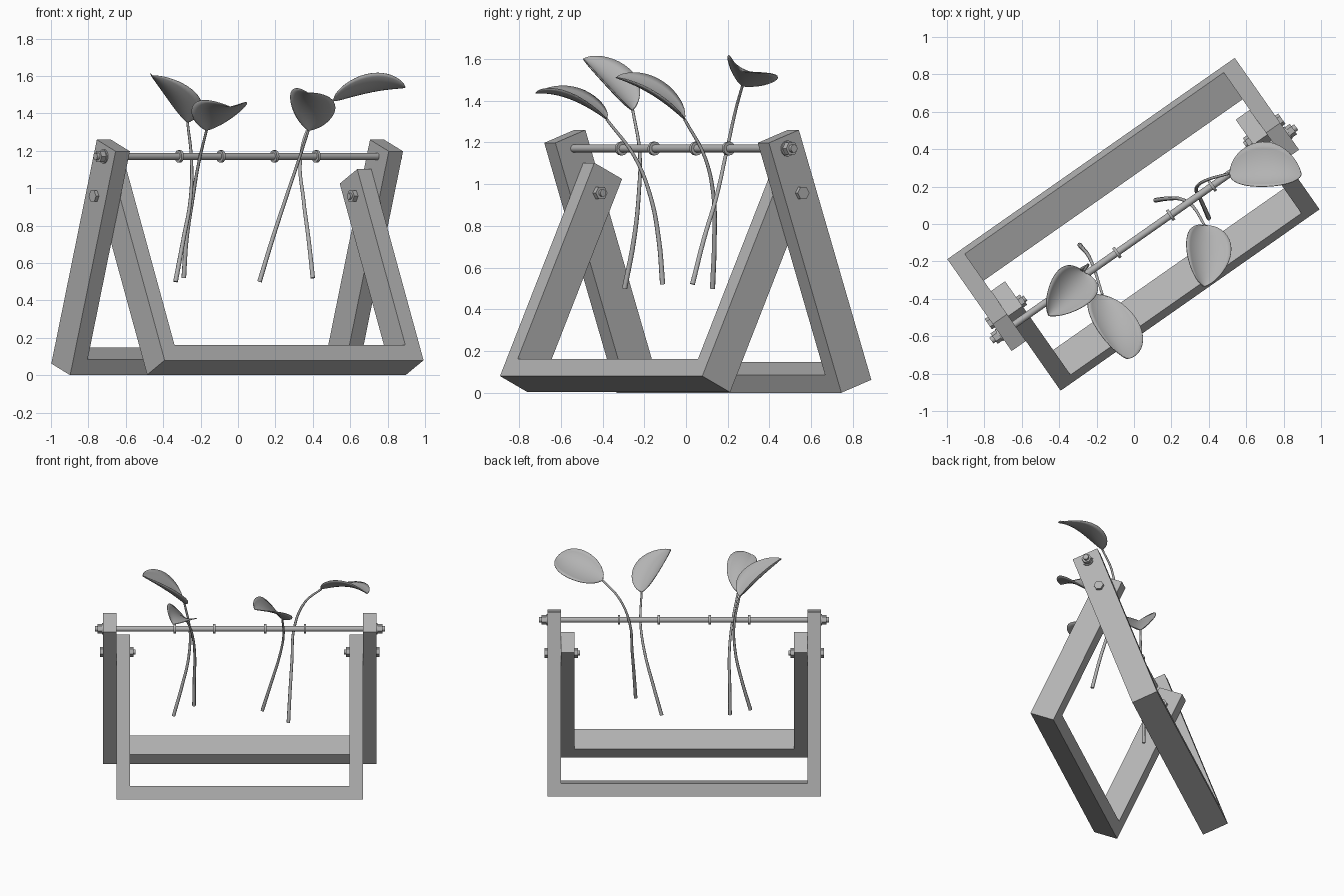
import bpy, bmesh, math
from mathutils import Matrix, Vector

if "Cube" in bpy.data.objects:
    bpy.data.objects.remove(bpy.data.objects["Cube"])

# The stand is built along its own axes (u = rod direction, v = depth), then turned 35 degrees
STAND = Matrix.Rotation(math.radians(35), 4, 'Z') @ Matrix.Translation((0.0125, -0.002, 0))

# One mid grey for every part
GREY = bpy.data.materials.new("mid_grey")
GREY.diffuse_color = (0.45, 0.45, 0.45, 1)
GREY.use_nodes = True
GREY.node_tree.nodes["Principled BSDF"].inputs["Base Color"].default_value = GREY.diffuse_color


def finish(name, bm, matrix=None):
    bmesh.ops.recalc_face_normals(bm, faces=bm.faces)
    me = bpy.data.meshes.new(name)
    bm.to_mesh(me)
    bm.free()
    me.materials.append(GREY)
    ob = bpy.data.objects.new(name, me)
    bpy.context.collection.objects.link(ob)
    if matrix:
        ob.matrix_world = matrix
    return ob


def bar(name, corner, across, along, width, length, u0, u1):
    """Timber: rectangle in the (v, z) plane extruded from u0 to u1."""
    c, a, l = Vector(corner), Vector(across) * width, Vector(along) * length
    bm = bmesh.new()
    f = bm.faces.new([bm.verts.new((u0, p.x, p.y)) for p in (c, c + a, c + a + l, c + l)])
    ext = bmesh.ops.extrude_face_region(bm, geom=[f])['geom']
    bmesh.ops.translate(bm, verts=[g for g in ext if isinstance(g, bmesh.types.BMVert)],
                        vec=(u1 - u0, 0, 0))
    return finish(name, bm, STAND)


def pin(name, u0, u1, v, z, r, sides):
    """Cylinder or hex nut along the rod direction."""
    bm = bmesh.new()
    bmesh.ops.create_cone(bm, cap_ends=True, segments=sides, radius1=r, radius2=r, depth=abs(u1 - u0),
                          matrix=Matrix.Translation(((u0 + u1) / 2, v, z)) @ Matrix.Rotation(math.pi / 2, 4, 'Y'))
    for f in bm.faces:
        f.smooth = sides > 6 and len(f.verts) == 4
    return finish(name, bm, STAND)


# Two tilted U-shaped frames
OUT, MID, INN = 0.938, 0.845, 0.753
a, b = math.radians(19.5), math.radians(25.5)
back = dict(corner=(0.245, 0), across=(math.cos(a), math.sin(a)), along=(-math.sin(a), math.cos(a)), width=0.186)
front = dict(corner=(-0.503, 0.08), across=(math.cos(b), -math.sin(b)), along=(math.sin(b), math.cos(b)), width=0.18)
for side, s in (("left", -1), ("right", 1)):
    bar("back_frame_leg_" + side, **back, length=1.27, u0=s * MID, u1=s * OUT)
    bar("front_frame_leg_" + side, **front, length=1.132, u0=s * INN, u1=s * MID)
bar("back_frame_beam", **back, length=0.09, u0=-MID, u1=MID)
bar("front_frame_beam", **front, length=0.09, u0=-INN, u1=INN)

# Rod, collars, pivot bolts and nuts
ROD, BOLT = (-0.071, 1.17), (0.01, 0.957)
pin("rod", -0.995, 0.995, *ROD, 0.019, 16)
for i, u in enumerate((-0.447, -0.175, 0.175, 0.447)):
    pin(f"rod_collar_{i + 1}", u - 0.008, u + 0.008, *ROD, 0.033, 16)
for side, s in (("left", -1), ("right", 1)):
    pin("rod_washer_" + side, s * OUT, s * (OUT + 0.008), *ROD, 0.038, 16)
    pin("rod_nut_" + side, s * (OUT + 0.008), s * 0.977, *ROD, 0.034, 6)
    pin("pivot_bolt_" + side, s * 0.715, s * 0.945, *BOLT, 0.017, 16)
    pin("pivot_head_" + side, s * OUT, s * 0.958, *BOLT, 0.034, 6)
    pin("pivot_nut_" + side, s * 0.728, s * INN, *BOLT, 0.034, 6)


def stem(name, pts):
    cu = bpy.data.curves.new(name, 'CURVE')
    cu.dimensions = '3D'
    cu.bevel_depth = 0.0125
    cu.bevel_resolution = 2
    cu.use_fill_caps = True
    cu.resolution_u = 5
    cu.materials.append(GREY)
    sp = cu.splines.new('BEZIER')
    sp.bezier_points.add(len(pts) - 1)
    for i, (bp, p) in enumerate(zip(sp.bezier_points, pts)):
        bp.co = p
        bp.handle_left_type = bp.handle_right_type = 'AUTO'
        bp.radius = 1 - 0.45 * i / (len(pts) - 1)
    bpy.context.collection.objects.link(bpy.data.objects.new(name, cu))


def leaf(name, base, mid, tip, left, right, n=20, m=10):
    """Cupped leaf: curved midrib with two sides that swell and taper to the tip."""
    base, mid, tip, left, right = map(Vector, (base, mid, tip, left, right))
    k = 0.43
    ctrl = (mid - base * (1 - k) ** 2 - tip * k ** 2) / (2 * k * (1 - k))
    l, r = left - mid, right - mid
    bm = bmesh.new()
    rows = []
    for i in range(n + 1):
        t = (1 - math.cos(math.pi * i / n)) / 2
        c = base * (1 - t) ** 2 + ctrl * 2 * t * (1 - t) + tip * t * t
        w = max(0.01, t ** 0.5 * (1 - t) ** 0.65 / 0.455)
        row = []
        for j in range(m + 1):
            q = 2 * j / m - 1
            row.append(bm.verts.new(c + w * (l * (q * q - q) / 2 + r * (q * q + q) / 2)))
        rows.append(row)
    for r0, r1 in zip(rows, rows[1:]):
        for j in range(m):
            bm.faces.new((r0[j], r0[j + 1], r1[j + 1], r1[j])).smooth = True
    ob = finish(name, bm)
    so = ob.modifiers.new("thickness", 'SOLIDIFY')
    so.thickness = 0.004
    so.offset = 0


# Four stems, each ending in a leaf: stem points, then midrib middle, tip, left and right sides
plants = [
    ([(-.334, -.294, .5), (-.291, -.25, .73), (-.254, -.227, .94), (-.249, -.222, 1.155), (-.27, -.255, 1.353)],
     (-.33, -.34, 1.455), (-.455, -.49, 1.6), (-.415, -.26, 1.54), (-.21, -.39, 1.49)),
    ([(-.29, -.112, .52), (-.275, -.13, .73), (-.243, -.17, .94), (-.211, -.246, 1.13), (-.168, -.38, 1.31)],
     (-.11, -.53, 1.40), (-.04, -.72, 1.435), (-.235, -.49, 1.45), (.035, -.55, 1.435)),
    ([(.115, .127, .5), (.185, .136, .73), (.254, .132, .94), (.318, .09, 1.13), (.377, -.007, 1.31)],
     (.39, -.14, 1.42), (.375, -.335, 1.51), (.28, -.11, 1.49), (.52, -.13, 1.43)),
    ([(.4, .031, .52), (.377, .084, .73), (.35, .146, .94), (.334, .194, 1.155), (.393, .237, 1.35), (.51, .27, 1.47)],
     (.69, .29, 1.53), (.895, .265, 1.54), (.69, .2, 1.61), (.69, .44, 1.51)),
]
for i, (pts, mid, tip, left, right) in enumerate(plants):
    stem(f"stem_{i + 1}", pts)
    leaf(f"leaf_{i + 1}", pts[-1], mid, tip, left, right)
